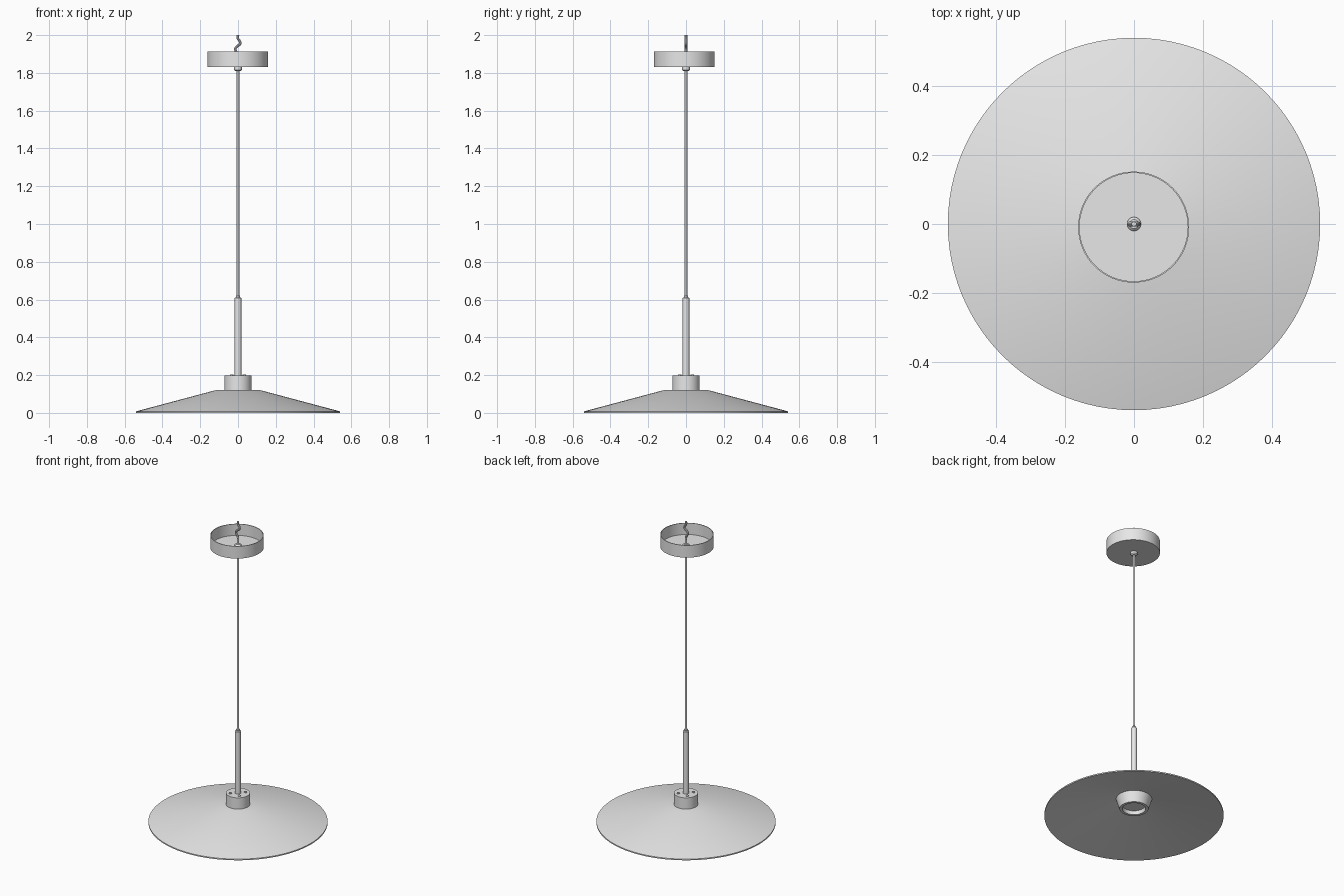
import bpy, bmesh, math
from mathutils import Vector

cube = bpy.data.objects.get("Cube")
if cube:
    bpy.data.objects.remove(cube, do_unlink=True)

grey = bpy.data.materials.new("light grey")
grey.use_nodes = True
grey.diffuse_color = (0.8, 0.8, 0.8, 1)
grey.node_tree.nodes["Principled BSDF"].inputs["Base Color"].default_value = (0.8, 0.8, 0.8, 1)


def finish(obj):
    obj.data.materials.append(grey)
    bpy.ops.object.select_all(action="DESELECT")
    obj.select_set(True)
    bpy.context.view_layer.objects.active = obj
    bpy.ops.object.shade_smooth_by_angle(angle=math.radians(30))
    return obj


def lathe(name, profile, centre=(0, 0, 0), sides=64):
    """Spin a (radius, height) outline round the vertical axis."""
    bm = bmesh.new()
    verts = [bm.verts.new((r, 0, z)) for r, z in profile]
    edges = [bm.edges.new(pair) for pair in zip(verts, verts[1:])]
    bmesh.ops.spin(bm, geom=verts + edges, axis=(0, 0, 1), cent=(0, 0, 0),
                   angle=2 * math.pi, steps=sides, use_duplicate=False)
    bmesh.ops.remove_doubles(bm, verts=bm.verts, dist=0.00005)
    bmesh.ops.recalc_face_normals(bm, faces=bm.faces)
    mesh = bpy.data.meshes.new(name)
    bm.to_mesh(mesh)
    bm.free()
    obj = bpy.data.objects.new(name, mesh)
    obj.location = centre
    bpy.context.collection.objects.link(obj)
    return finish(obj)


def rod(name, radius, bottom, top, centre=(0, 0), sides=32, bevel=0.0):
    """Closed upright cylinder with an optional chamfered top."""
    return lathe(name, [(0, bottom), (radius, bottom), (radius, top - bevel),
                        (radius - bevel, top), (0, top)], (*centre, 0), sides)


# Shade: thin shallow cone with a flat crown
lathe("shade", [(0, 0.122), (0.112, 0.122), (0.54, 0.008), (0.54, 0),
                (0.536, 0), (0.111, 0.115), (0, 0.115)], sides=96)

# Tapered lamp housing below the crown, with a recessed lens
lathe("lamp_housing", [(0, 0.116), (0.108, 0.116), (0.087, 0.048),
                       (0.07, 0.048), (0.066, 0.072), (0, 0.072)])

# Cap on the crown, with its screws
rod("cap", 0.072, 0.12, 0.197, sides=64)
for i in range(4):
    a = math.radians(45 + 90 * i)
    rod("cap_screw", 0.009, 0.19, 0.202,
        (0.047 * math.cos(a), 0.047 * math.sin(a)), 16)

# Stem and hanging cord
rod("stem", 0.018, 0.19, 0.612, bevel=0.004)
rod("stem_collar", 0.011, 0.6, 0.622, bevel=0.003)
rod("cord", 0.007, 0.6, 1.9, sides=20)

# Ceiling canopy: a shallow cup open at the top
lathe("canopy", [(0, 1.832), (0.161, 1.832), (0.161, 1.914),
                 (0.157, 1.914), (0.157, 1.838), (0, 1.838)],
      (-0.001, -0.009, 0))
lathe("cord_grip", [(0, 1.809), (0.013, 1.809), (0.02, 1.816),
                    (0.02, 1.845), (0.013, 1.852), (0, 1.852)], sides=32)

# Wavy cord end above the canopy
curve = bpy.data.curves.new("cord_end", "CURVE")
curve.dimensions = "3D"
curve.bevel_depth = 0.007
curve.bevel_resolution = 3
curve.use_fill_caps = True
path = [(0, 1.88), (-0.002, 1.9), (-0.014, 1.925), (-0.004, 1.942),
        (0.011, 1.953), (0.009, 1.969), (0, 1.98), (0, 2.0)]
spline = curve.splines.new("BEZIER")
spline.bezier_points.add(len(path) - 1)
for point, (x, z) in zip(spline.bezier_points, path):
    point.co = Vector((x, 0, z))
    point.handle_left_type = point.handle_right_type = "AUTO"
cord_end = bpy.data.objects.new("cord_end", curve)
bpy.context.collection.objects.link(cord_end)
bpy.ops.object.select_all(action="DESELECT")
cord_end.select_set(True)
bpy.context.view_layer.objects.active = cord_end
bpy.ops.object.convert(target="MESH")
finish(bpy.context.view_layer.objects.active)
